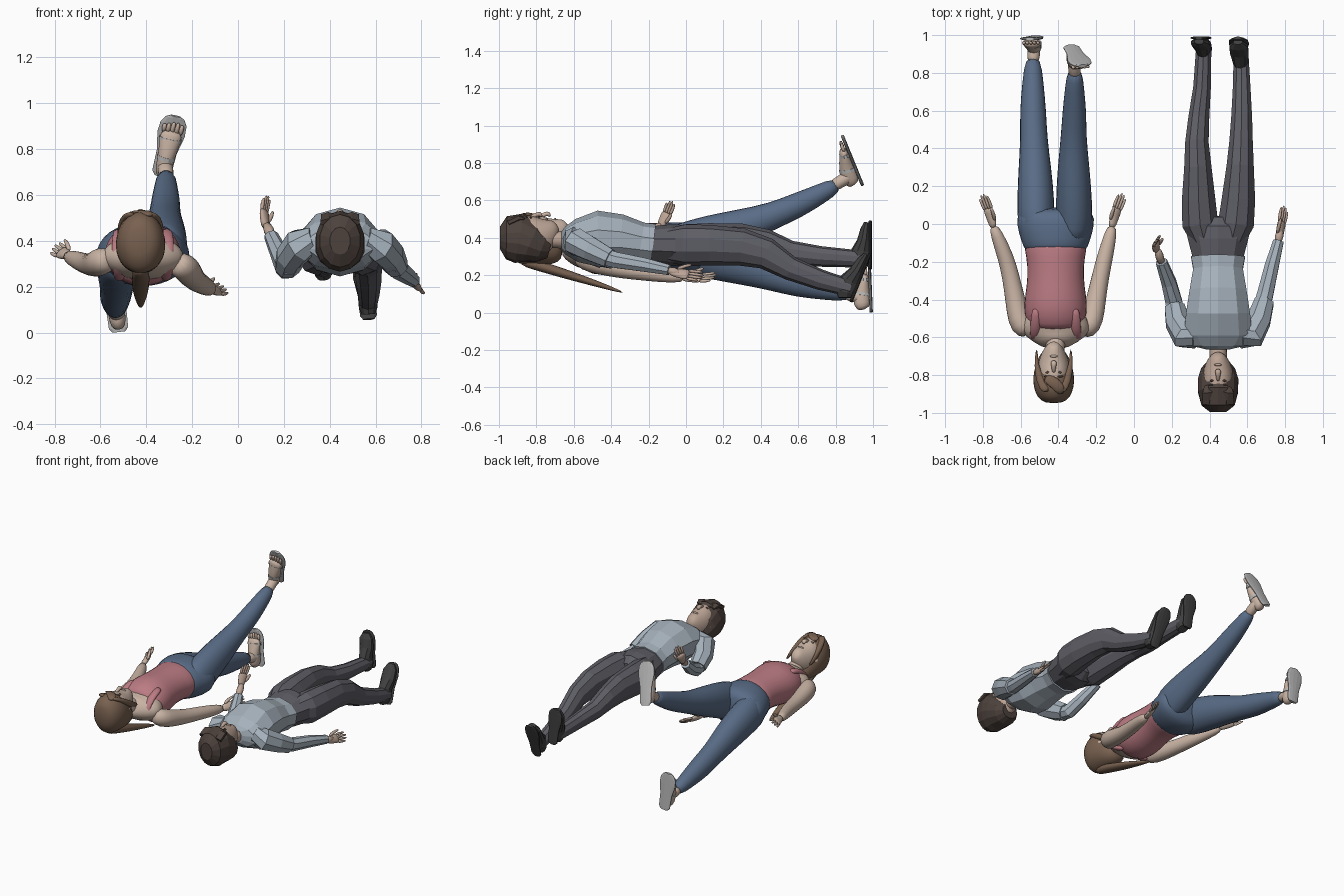
import bpy, bmesh, math
from mathutils import Vector as V

def mat(name, c):
    m = bpy.data.materials.new(name)
    m.diffuse_color = (*c, 1)
    return m

SKIN_W, SKIN_M = mat("skin_light", (.58, .45, .37)), mat("skin_tan", (.50, .37, .30))
HAIR_W, HAIR_M = mat("hair_brown", (.19, .12, .08)), mat("hair_dark", (.075, .055, .047))
TANK, JEANS = mat("tank_pink", (.50, .20, .23)), mat("jeans_blue", (.10, .15, .24))
SHIRT, TROUSER = mat("shirt_blue", (.38, .44, .50)), mat("trouser_grey", (.11, .11, .13))
SHOE, SOLE = mat("shoe_dark", (.05, .05, .052)), mat("sandal_grey", (.48, .48, .48))

def loft(name, st, m, n=12, smooth=True, ref=(1, 0, 0)):
    """Skin elliptical rings (x, y, z, r_side, r_up) along their path."""
    bm, rings = bmesh.new(), []
    pts = [V(s[:3]) for s in st]
    for i, s in enumerate(st):
        t = (pts[min(i + 1, len(st) - 1)] - pts[max(i - 1, 0)]).normalized()
        side = V(ref) - t * t.dot(V(ref))
        side.normalize()
        up = t.cross(side)
        rings.append([bm.verts.new(pts[i] + side * s[3] * math.cos(a) + up * s[-1] * math.sin(a))
                      for a in (2 * math.pi * (k + .5) / n for k in range(n))])
    for a, b in zip(rings, rings[1:]):
        for k in range(n):
            bm.faces.new((a[k], a[(k + 1) % n], b[(k + 1) % n], b[k]))
    bm.faces.new(rings[0][::-1])
    bm.faces.new(rings[-1])
    bmesh.ops.recalc_face_normals(bm, faces=bm.faces)
    me = bpy.data.meshes.new(name)
    bm.to_mesh(me)
    bm.free()
    ob = bpy.data.objects.new(name, me)
    bpy.context.collection.objects.link(ob)
    me.materials.append(m)
    if smooth:
        ob.modifiers.new("round", 'SUBSURF').levels = 1
        ob.modifiers["round"].render_levels = 1
        for p in me.polygons:
            p.use_smooth = True
    return ob

def body(name, x, st, m, **k):
    return loft(name, [(x, y, z, a, b) for y, a, b, z in st], m, **k)

def blob(name, c, r, m, ref=(1, 0, 0)):
    loft(name, [(c[0], c[1] + r[1] * t, c[2], r[0] * w, r[2] * w)
                for t, w in ((-1, .3), (-.6, .8), (0, 1), (.6, .8), (1, .3))], m, 8, True, ref)

def hand(name, wrist, d, side, m, thumb=1, curl=.3, s=1.0):
    d, side, w = V(d).normalized(), V(side), V(wrist)
    side = (side - d * side.dot(d)).normalized()
    nrm = side.cross(d)
    if nrm.z < 0:
        nrm = -nrm
    at = lambda l, q, u: tuple(w + (d * l + side * q + nrm * u) * s)
    loft(name + "_palm", [at(-.03, 0, 0) + (.022, .02), at(.02, 0, 0) + (.03, .018),
                          at(.06, 0, .003) + (.036, .018), at(.085, 0, .006) + (.034, .012)], m, 8, True, side)
    for i, l in enumerate((.075, .088, .082, .062)):
        q = (i - 1.5) * .017 * -thumb
        loft(f"{name}_finger_{i}", [at(.07, q, .005) + (.011,), at(.08 + l * .5, q * 1.1, .005 + l * curl * .3) + (.01,),
                                    at(.08 + l, q * 1.15, .005 + l * curl) + (.007,)], m, 6, True, side)
    loft(name + "_thumb", [at(.01, .022 * thumb, 0) + (.013,), at(.05, .042 * thumb, .02) + (.012,),
                           at(.09, .048 * thumb, .035) + (.008,)], m, 6, True, side)

def face(name, x, y, z, skin, hair):
    # y is the eye line, z the face surface there
    loft(name + "_nose", [(x, y - .005, z - .012, .01, .012), (x, y + .03, z + .005, .013, .014),
                          (x, y + .05, z + .012, .019, .015), (x, y + .06, z - .008, .013, .008)], skin, 8)
    for s in (-1, 1):
        blob(name + "_eye", (x + s * .032, y, z - .012), (.014, .006, .008), hair)
        blob(name + "_brow", (x + s * .034, y - .022, z - .008), (.021, .005, .007), hair)
        blob(name + "_ear", (x + s * .085, y + .015, z - .12), (.012, .032, .02), skin)
    blob(name + "_lips", (x, y + .085, z - .022), (.025, .007, .01), skin)

def foot(name, heel, toe, n, m, sandal):
    heel, toe, n = V(heel), V(toe), V(n).normalized()
    d = toe - heel
    n = (n - d * n.dot(d) / d.length_squared).normalized()
    side = d.cross(n).normalized()
    at = lambda t, u, q=0: tuple(heel + d * t - n * u + side * q)
    if not sandal:
        # low-poly shoe and its flat sole
        loft(name, [at(0, .04) + (.03, .035), at(.1, .05) + (.042, .05), at(.35, .05) + (.042, .055),
                    at(.6, .033) + (.052, .037), at(.85, .025) + (.05, .028), at(1, .018) + (.025, .016)],
             m, 10, False, side)
    else:
        loft(name, [at(.03, .035) + (.025, .03), at(.15, .05) + (.038, .05), at(.4, .045) + (.038, .045),
                    at(.65, .03) + (.05, .028), at(.82, .022) + (.05, .02)], m, 12, True, side)
        for i in range(5):
            q, e = (i - 2) * .019, .98 - .03 * abs(i - 1.5)
            loft(f"{name}_toe_{i}", [at(.75, .02, q) + (.012,), at(.88, .024, q) + (.012,), at(e, .018, q) + (.009,)],
                 m, 6, True, side)
        for t, r, h in ((.66, .051, .03), (.36, .041, .048)):
            loft(name + "_strap", [at(t - .03, h * .9) + (r, h), at(t + .03, h * .85) + (r, h)], SOLE, 12, False, side)
    k = 1.15 if sandal else 1
    loft(name + "_sole", [at(t, 0) + (r * k, .009) for t, r in
                          ((-.03, .025), (.04, .038), (.4, .04), (.72, .055), (.9, .052), (1, .038), (1.04, .02))],
         SOLE if sandal else m, 12, False, side)

# ---------------- woman ----------------
wx = -.415
body("woman_chest_skin", wx, [(-.645, .06, .055, .37), (-.615, .13, .075, .35), (-.57, .195, .095, .33),
                              (-.5, .17, .11, .33), (-.44, .14, .11, .34)], SKIN_W, n=16)
body("tank_top", wx, [(-.56, .13, .1, .325), (-.52, .16, .128, .328), (-.43, .175, .15, .345), (-.33, .155, .134, .35),
                      (-.22, .15, .124, .358), (-.13, .168, .13, .352), (-.09, .172, .128, .35)], TANK, n=16)
for s in (-1, 1):
    loft("tank_strap", [(wx + s * .1, -.44, .445, .03, .02), (wx + s * .105, -.52, .425, .03, .018),
                        (wx + s * .11, -.58, .39, .028, .016), (wx + s * .11, -.62, .34, .026, .015),
                        (wx + s * .105, -.58, .265, .028, .016), (wx + s * .1, -.48, .23, .03, .02)], TANK, 8)
body("jeans_hips", wx, [(-.16, .155, .118, .355), (-.125, .172, .134, .352), (-.05, .2, .142, .345),
                        (.03, .214, .145, .338), (.09, .19, .11, .34)], JEANS, n=16)
loft("jeans_left_leg", [(-.5, -.1, .345, .08, .11), (-.52, -.01, .335, .102, .132), (-.52, .13, .3, .103, .125),
                        (-.525, .3, .25, .09, .106), (-.53, .45, .2, .074, .082), (-.535, .6, .16, .073, .082),
                        (-.535, .75, .125, .058, .06), (-.535, .89, .095, .043, .043)], JEANS)
loft("jeans_right_leg", [(-.335, -.1, .345, .08, .11), (-.315, -.01, .35, .102, .135), (-.318, .13, .405, .1, .122),
                         (-.32, .3, .46, .088, .098), (-.32, .46, .515, .07, .074), (-.315, .6, .575, .066, .07),
                         (-.315, .72, .635, .052, .055), (-.313, .82, .69, .042, .042)], JEANS)
loft("left_ankle", [(-.535, .84, .1, .035), (-.53, .92, .085, .035), (-.525, .97, .075, .036)], SKIN_W)
loft("right_ankle", [(-.313, .77, .665, .035), (-.315, .84, .71, .035), (-.322, .89, .735, .036)], SKIN_W)
foot("left_sandal_foot", (-.52, .99, .01), (-.55, .98, .255), (0, 1, 0), SKIN_W, True)
foot("right_sandal_foot", (-.335, .94, .69), (-.275, .84, .935), (0, 1, .35), SKIN_W, True)
loft("woman_left_arm", [(-.55, -.575, .32, .05), (-.6, -.54, .31, .064), (-.618, -.46, .3, .06), (-.64, -.34, .295, .05),
                        (-.665, -.22, .3, .046), (-.7, -.12, .315, .041), (-.75, .0, .335, .028)], SKIN_W)
loft("woman_right_arm", [(-.28, -.575, .31, .05), (-.23, -.54, .285, .064), (-.212, -.46, .26, .06), (-.19, -.34, .23, .05),
                         (-.165, -.22, .215, .046), (-.14, -.12, .2, .041), (-.112, .0, .185, .028)], SKIN_W)
hand("woman_left_hand", (-.75, .005, .34), (-.25, 1, .1), (.75, .2, .7), SKIN_W, 1, .25)
hand("woman_right_hand", (-.112, .005, .185), (.25, 1, -.05), (-.75, .2, .7), SKIN_W, 1, .25)
hx = -.425
loft("woman_neck", [(wx, -.58, .35, .06), (wx, -.65, .37, .05), (hx, -.76, .39, .052)], SKIN_W)
body("woman_head", hx, [(-.91, .06, .07, .4), (-.86, .088, .115, .4), (-.8, .09, .125, .4), (-.74, .085, .12, .405),
                        (-.69, .068, .088, .43), (-.65, .04, .045, .465), (-.635, .02, .025, .475)], SKIN_W, n=16)
body("woman_hair", hx, [(-.95, .045, .06, .4), (-.92, .09, .12, .4), (-.86, .11, .147, .4), (-.81, .112, .13, .375),
                        (-.75, .1, .105, .35), (-.69, .075, .07, .32), (-.66, .04, .035, .32)], HAIR_W, n=16)
# swept hair locks beside the face
for s in (-1, 1):
    loft("hair_side_lock", [(hx + s * .03, -.89, .52, .035, .014), (hx + s * .07, -.83, .495, .028, .016),
                            (hx + s * .093, -.75, .44, .012, .025), (hx + s * .09, -.66, .4, .006, .01)], HAIR_W, 8)
loft("hair_fringe_sweep", [(hx + .05, -.9, .51, .03, .015), (hx + .01, -.84, .53, .035, .012),
                           (hx - .05, -.81, .515, .03, .01)], HAIR_W, 8)
loft("ponytail", [(hx, -.89, .28, .028, .03), (hx, -.8, .255, .045, .032), (hx, -.65, .208, .042, .028),
                  (hx, -.48, .155, .032, .019), (hx, -.33, .105, .006, .006)], HAIR_W, 8)
face("woman", hx, -.785, .52, SKIN_W, HAIR_W)

# ---------------- man (low-poly clothes) ----------------
mx = .445
body("shirt", mx, [(-.665, .06, .05, .385), (-.645, .15, .075, .385), (-.585, .19, .115, .385), (-.47, .178, .15, .395),
                   (-.35, .158, .135, .39), (-.24, .138, .112, .37), (-.175, .15, .112, .362)], SHIRT, n=10, smooth=False)
body("trouser_hips", mx, [(-.2, .135, .098, .362), (-.08, .168, .112, .36), (-.01, .185, .11, .358),
                          (.04, .13, .07, .36)], TROUSER, n=10, smooth=False)
for nm, xs, zs, end in (("left", (.38, .35, .342, .338, .333, .343, .36, .37), (.36, .36, .37, .375, .36, .32, .3, .285), .95),
                        ("right", (.51, .54, .553, .562, .567, .57, .57, .567), (.36, .36, .36, .35, .315, .235, .175, .13), .88)):
    loft(f"trouser_{nm}_leg", [(x, y, z, a, b) for x, y, z, a, b in zip(
        xs, (-.12, 0, .13, .3, .43, .56, .72, end), zs, (.06, .1, .093, .076, .065, .058, .049, .042),
        (.085, .112, .108, .1, .085, .064, .055, .045))], TROUSER, 10, False)
foot("left_shoe", (.375, .985, .24), (.345, .985, .48), (0, 1, 0), SHOE, False)
foot("right_shoe", (.57, .885, .065), (.55, .98, .305), (0, 1, -.35), SHOE, False)
# sleeves: wide upper part, slim lower part
loft("left_upper_sleeve", [(.33, -.6, .4, .06), (.27, -.59, .38, .077), (.23, -.52, .33, .068), (.215, -.44, .285, .057)],
     SHIRT, 8, False)
loft("left_lower_sleeve", [(.225, -.5, .3, .05), (.21, -.41, .28, .048), (.185, -.31, .335, .042), (.145, -.2, .42, .032)],
     SHIRT, 8, False)
loft("right_upper_sleeve", [(.56, -.6, .4, .06), (.62, -.59, .38, .077), (.66, -.51, .34, .068), (.69, -.41, .29, .055)],
     SHIRT, 8, False)
loft("right_lower_sleeve", [(.665, -.48, .31, .05), (.695, -.37, .28, .046), (.73, -.22, .255, .04), (.765, -.09, .228, .03)],
     SHIRT, 8, False)
loft("left_wrist", [(.15, -.22, .41, .029), (.12, -.12, .48, .025)], SKIN_M, 8)
loft("right_wrist", [(.76, -.11, .23, .028), (.777, -.02, .207, .025)], SKIN_M, 8)
hand("man_left_hand", (.118, -.13, .475), (-.1, .45, .8), (.4, .9, 0), SKIN_M, 1, .4, .8)
hand("man_right_hand", (.77, -.065, .215), (.12, 1, -.2), (-.6, .2, .8), SKIN_M, 1, .1)
loft("man_neck", [(mx, -.62, .385, .055), (mx, -.68, .39, .045), (mx, -.8, .4, .055)], SKIN_M)
body("man_head", mx, [(-.97, .05, .06, .4), (-.93, .085, .105, .4), (-.86, .09, .122, .4), (-.79, .084, .117, .407),
                      (-.74, .068, .088, .43), (-.705, .042, .045, .46), (-.69, .02, .025, .47)], SKIN_M, n=16)
body("man_hair", mx, [(-.995, .045, .06, .4), (-.96, .09, .115, .4), (-.89, .108, .135, .398), (-.83, .11, .115, .375),
                      (-.77, .092, .08, .345), (-.73, .06, .045, .335)], HAIR_M, n=14, smooth=False)
for s, dy in ((-1, 0), (0, .012), (1, -.008)):
    loft("hair_fringe", [(mx + s * .05, -.95, .48, .04, .018), (mx + s * .052, -.89, .508, .035, .018),
                         (mx + s * .06, -.855 + dy, .5, .015, .008)], HAIR_M, 6, False)
face("man", mx, -.83, .518, SKIN_M, HAIR_M)
